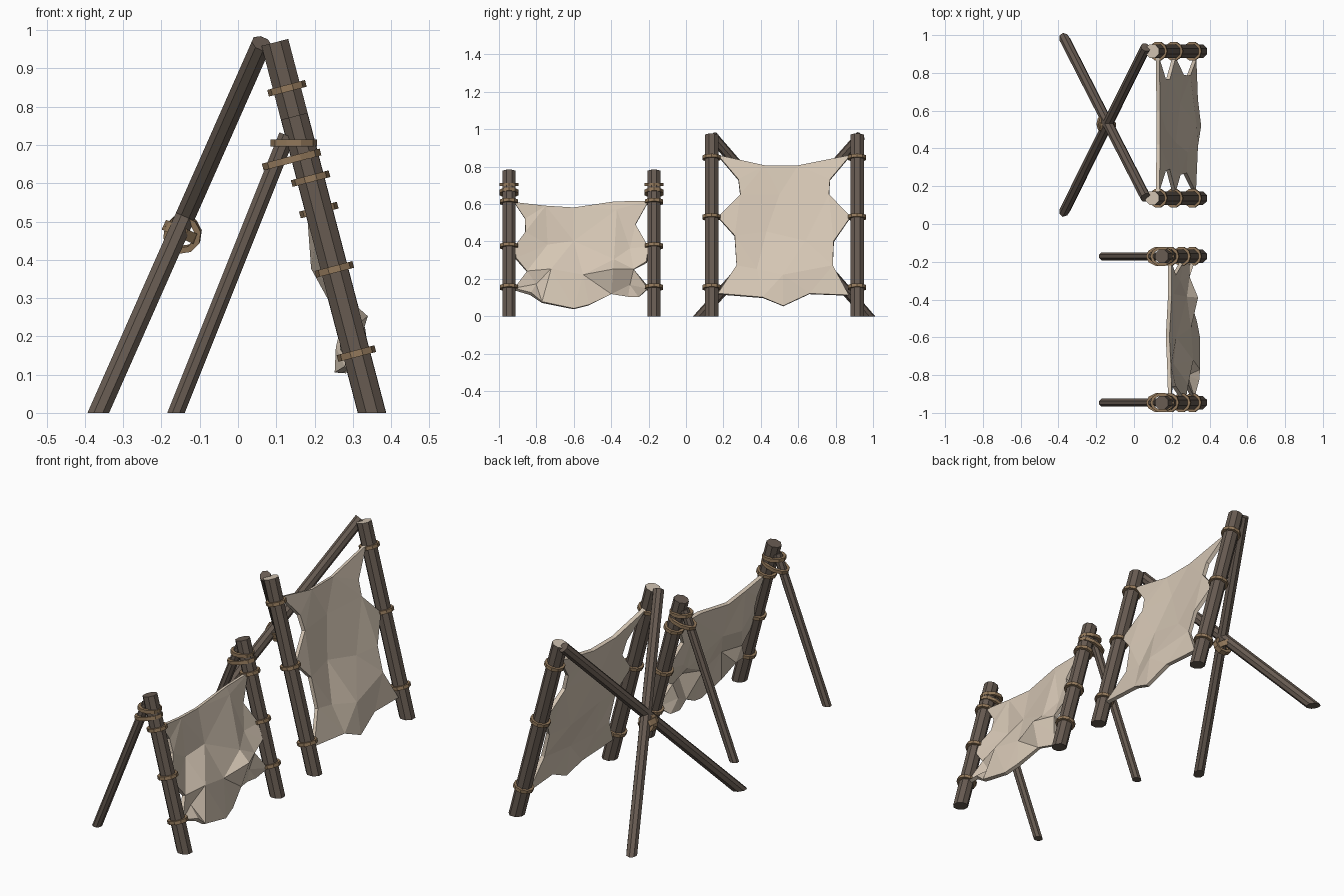
import bpy, bmesh, math
from mathutils import Vector
from mathutils.geometry import delaunay_2d_cdt

if "Cube" in bpy.data.objects:
    bpy.data.objects.remove(bpy.data.objects["Cube"])


def material(name, rgb):
    m = bpy.data.materials.new(name)
    m.diffuse_color = (*rgb, 1)
    m.use_nodes = True
    m.node_tree.nodes["Principled BSDF"].inputs["Base Color"].default_value = m.diffuse_color
    return m


WOOD = material("dark wood", (0.135, 0.104, 0.083))
PALE = material("pale cut wood", (0.62, 0.53, 0.43))
HIDE = material("tanned hide", (0.67, 0.57, 0.46))
ROPE = material("rope", (0.29, 0.19, 0.105))


def lean(z):
    """x of the front pole centre line at height z"""
    return 0.35 - 0.262 * z


def finish(name, bm, *mats):
    bmesh.ops.recalc_face_normals(bm, faces=bm.faces)
    me = bpy.data.meshes.new(name)
    bm.to_mesh(me)
    bm.free()
    for m in mats:
        me.materials.append(m)
    ob = bpy.data.objects.new(name, me)
    bpy.context.collection.objects.link(ob)
    return ob


def frame(axis):
    w = Vector(axis).normalized()
    u = Vector((0, 1, 0)).cross(w)
    if u.length < 0.01:
        u = Vector((1, 0, 0))
    u.normalize()
    return u, w.cross(u), w


def pole(name, foot, top, r, pale_top=False, n=8):
    """Pole with a square-cut top and a foot cut level with the ground"""
    foot, top = Vector(foot), Vector(top)
    u, v, w = frame(top - foot)
    bm = bmesh.new()
    lo, hi = [], []
    for i in range(n):
        a = 2 * math.pi * (i + 0.5) / n
        o = r * (u * math.cos(a) + v * math.sin(a))
        hi.append(bm.verts.new(top + o))
        lo.append(bm.verts.new(foot + o - w * (o.z / w.z)))
    for i in range(n):
        j = (i + 1) % n
        bm.faces.new((lo[i], lo[j], hi[j], hi[i]))
    bm.faces.new(lo)
    cap = bm.faces.new(hi)
    cap.material_index = 1 if pale_top else 0
    return finish(name, bm, WOOD, PALE)


def ring(name, centre, axis, ru, rv, n=10, t=0.008, h=0.009):
    """Rope band: oval loop with a square section"""
    c = Vector(centre)
    u, v, w = frame(axis)
    bm = bmesh.new()
    rows = []
    for i in range(n):
        a = 2 * math.pi * i / n
        row = []
        for dr, dh in ((-t, -h), (t, -h), (t, h), (-t, h)):
            row.append(bm.verts.new(c + u * (ru + dr) * math.cos(a)
                                    + v * (rv + dr) * math.sin(a) + w * dh))
        rows.append(row)
    for i in range(n):
        p, q = rows[i], rows[(i + 1) % n]
        for k in range(4):
            m = (k + 1) % 4
            bm.faces.new((p[k], q[k], q[m], p[m]))
    return finish(name, bm, ROPE)


def hide(name, outline, inner):
    """Stretched skin: points are (y, z, push out of the pole plane)"""
    pts = outline + inner
    flat = [Vector((p[0], p[1])) for p in pts]
    co, _, faces, orig, _, _ = delaunay_2d_cdt(
        flat, [], [list(range(len(outline)))], 1, 1e-5)
    bm = bmesh.new()
    vs = []
    for c, o in zip(co, orig):
        d = pts[o[0]][2] if o else 0
        vs.append(bm.verts.new((lean(c.y) + d, c.x, c.y)))
    for f in faces:
        bm.faces.new([vs[i] for i in f])
    ob = finish(name, bm, HIDE)
    s = ob.modifiers.new("thickness", "SOLIDIFY")
    s.thickness = 0.02
    s.offset = 0
    return ob


AXIS = (-0.262, 0, 1)

# Large rack: leaning poles and bands
for k, y in enumerate((0.137, 0.915)):
    pole(f"large_pole_{k}", (lean(0), y, 0), (lean(0.968), y, 0.968), 0.039, True)
    for j, z in enumerate((0.848, 0.53, 0.155)):
        ring(f"large_band_{k}_{j}", (lean(z), y, z), AXIS, 0.043, 0.043)

# Large rack: crossed back legs and their lashing
pole("crossed_leg_0", (-0.365, 0.975, 0), (0.062, 0.14, 0.965), 0.028)
pole("crossed_leg_1", (-0.365, 0.075, 0), (0.062, 0.935, 0.965), 0.028)
ring("cross_lashing_0", (-0.15, 0.53, 0.472), (0.44, 0, 0.97), 0.04, 0.045, h=0.014)
ring("cross_lashing_1", (-0.145, 0.525, 0.467), (0.1, 1, 0.2), 0.042, 0.042, h=0.014)

# Small rack: leaning poles, back legs and bands
for k, y in enumerate((-0.946, -0.171)):
    pole(f"small_pole_{k}", (lean(0), y, 0), (lean(0.775), y, 0.775), 0.038)
    pole(f"small_leg_{k}", (-0.162, y, 0), (0.128, y, 0.725), 0.023)
    for j, z in enumerate((0.612, 0.375, 0.155)):
        ring(f"small_band_{k}_{j}", (lean(z), y, z), AXIS, 0.043, 0.043)
    ring(f"leg_lashing_{k}_0", (0.146, y, 0.705), (0, 0, 1), 0.053, 0.045)
    ring(f"leg_lashing_{k}_1", (0.14, y, 0.662), AXIS, 0.07, 0.045)

# Large hide
hide("large_hide", [
    (0.17, 0.86, 0), (0.42, 0.805, -0.01), (0.60, 0.805, -0.01), (0.88, 0.86, 0),
    (0.77, 0.73, 0), (0.765, 0.65, 0), (0.88, 0.53, 0), (0.79, 0.40, 0.01),
    (0.785, 0.27, 0.01), (0.87, 0.112, 0), (0.66, 0.12, 0.01), (0.52, 0.055, 0.01),
    (0.41, 0.10, 0.005), (0.17, 0.12, 0), (0.27, 0.27, -0.01), (0.26, 0.43, 0),
    (0.17, 0.53, 0), (0.29, 0.65, 0), (0.28, 0.73, 0)],
    [(0.43, 0.45, -0.02), (0.52, 0.22, 0.03), (0.64, 0.40, -0.01),
     (0.50, 0.65, -0.02), (0.38, 0.25, -0.01)])

# Small hide, more crumpled
hide("small_hide", [
    (-0.92, 0.61, 0), (-0.75, 0.59, -0.01), (-0.60, 0.58, -0.02), (-0.38, 0.612, 0),
    (-0.20, 0.615, 0), (-0.27, 0.49, -0.01), (-0.20, 0.37, 0), (-0.21, 0.29, 0.01),
    (-0.28, 0.25, 0), (-0.20, 0.15, 0), (-0.25, 0.105, -0.05), (-0.31, 0.105, -0.06),
    (-0.40, 0.12, -0.03), (-0.52, 0.06, -0.01), (-0.60, 0.04, 0), (-0.77, 0.075, 0.01),
    (-0.83, 0.12, 0.02), (-0.92, 0.145, 0), (-0.85, 0.24, -0.01), (-0.91, 0.31, 0),
    (-0.92, 0.37, 0), (-0.86, 0.45, -0.02), (-0.86, 0.52, -0.02)],
    [(-0.39, 0.25, 0.045), (-0.37, 0.57, 0), (-0.385, 0.30, 0.0), (-0.60, 0.40, -0.03),
     (-0.72, 0.25, 0.02), (-0.74, 0.38, -0.05), (-0.55, 0.22, 0.0),
     (-0.80, 0.17, -0.03), (-0.30, 0.17, -0.04), (-0.30, 0.36, -0.02)])
